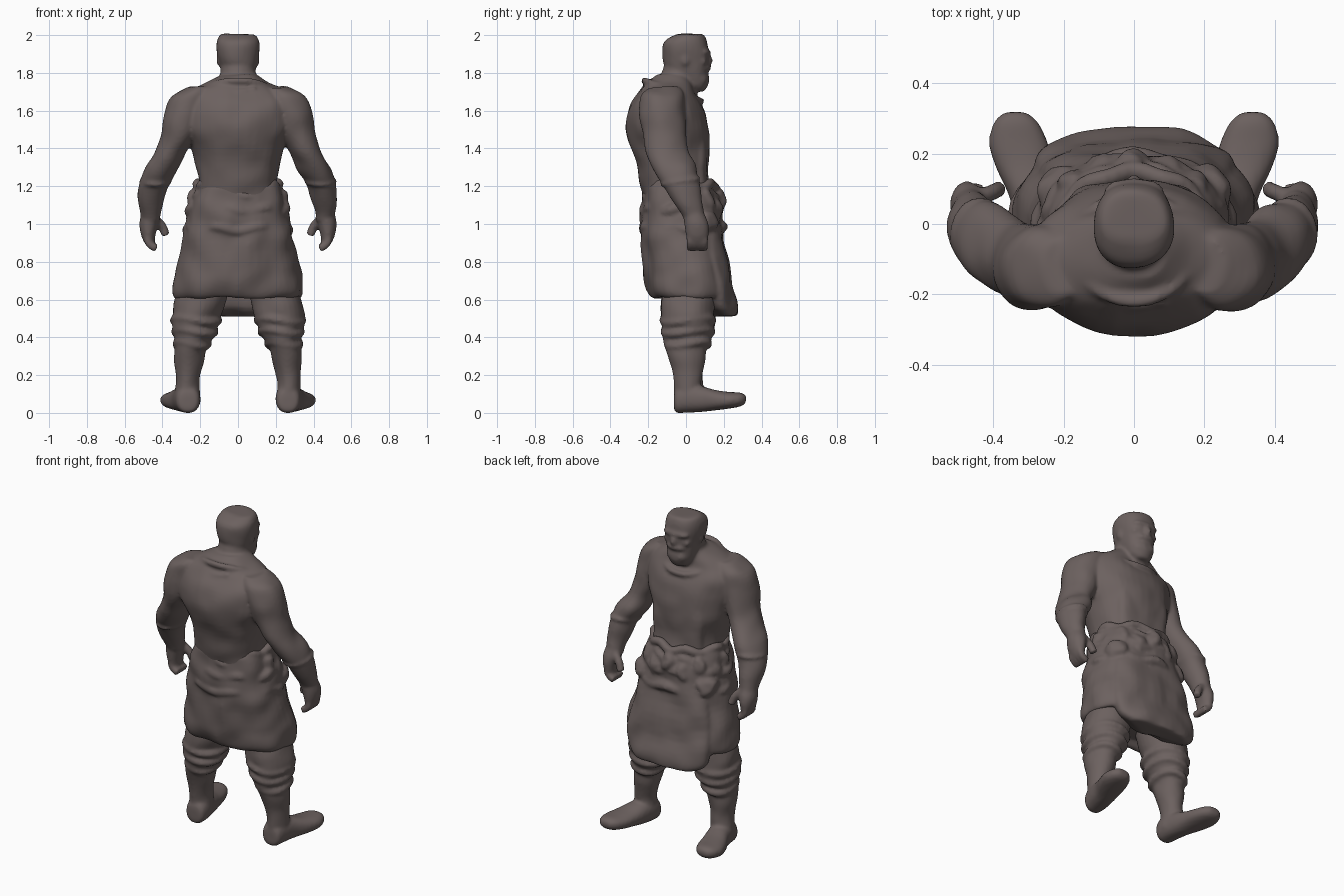
import bpy, bmesh, math
from mathutils import Vector, Matrix, noise

if "Cube" in bpy.data.objects:
    bpy.data.objects.remove(bpy.data.objects["Cube"])

clay = bpy.data.materials.new("grey_brown")
clay.use_nodes = True
COLOUR = (0.15, 0.12, 0.115, 1)
clay.diffuse_color = COLOUR
clay.node_tree.nodes["Principled BSDF"].inputs["Base Color"].default_value = COLOUR

parts = []


def add_object(name, data):
    data.materials.append(clay)
    ob = bpy.data.objects.new(name, data)
    bpy.context.collection.objects.link(ob)
    parts.append(ob)


def finish(name, bm, rough=0.0, freq=9):
    """Turn a bmesh into a slightly lumpy part."""
    bmesh.ops.recalc_face_normals(bm, faces=bm.faces)
    bm.normal_update()
    for v, n in [(v, v.normal.copy()) for v in bm.verts]:
        v.co += n * rough * noise.noise(v.co * freq)
    me = bpy.data.meshes.new(name)
    bm.to_mesh(me)
    bm.free()
    add_object(name, me)


def fuse(name):
    """Melt all pending parts into one continuous sculpted surface."""
    bpy.ops.object.select_all(action='DESELECT')
    for ob in parts:
        ob.select_set(True)
    body = parts[0]
    bpy.context.view_layer.objects.active = body
    bpy.ops.object.convert(target='MESH')
    bpy.ops.object.join()
    remesh = body.modifiers.new("melt", 'REMESH')
    remesh.mode = 'VOXEL'
    remesh.voxel_size = 0.01
    soften = body.modifiers.new("soften", 'SMOOTH')
    soften.iterations = 4
    bpy.ops.object.convert(target='MESH')
    bpy.ops.object.shade_smooth_by_angle(angle=math.radians(50))
    body.name = name
    parts.clear()


def spline(rows, steps):
    """Catmull-Rom resampling of section rows."""
    rows = [Vector(r) for r in rows]
    out = []
    for i in range(len(rows) - 1):
        a, b, c = rows[max(i - 1, 0)], rows[i], rows[i + 1]
        d = rows[min(i + 2, len(rows) - 1)]
        for s in range(steps):
            t = s / steps
            out.append(0.5 * (2 * b + (c - a) * t + (2 * a - 5 * b + 4 * c - d) * t * t
                              + (3 * b - a - 3 * c + d) * t ** 3))
    return out + [rows[-1]]


def loft(name, rows, axis='z', power=2.0, sides=28, steps=4, rough=0.0, freq=9, side=1):
    """Skin oval sections: centre x, y, z, radius one, radius two."""
    bm = bmesh.new()
    rings = []
    for x, y, z, ra, rb in spline(rows, steps):
        ring = []
        for k in range(sides):
            a = 2 * math.pi * k / sides
            c, s = math.cos(a), math.sin(a)
            u = math.copysign(abs(c) ** (2 / power), c) * ra
            w = math.copysign(abs(s) ** (2 / power), s) * rb
            p = (x + u, y + w, z) if axis == 'z' else (x + u, y, z + w)
            ring.append(bm.verts.new((p[0] * side, p[1], p[2])))
        rings.append(ring)
    for lo, hi in zip(rings, rings[1:]):
        for k in range(sides):
            j = (k + 1) % sides
            bm.faces.new((lo[k], lo[j], hi[j], hi[k]))
    bm.faces.new(rings[0])
    bm.faces.new(rings[-1])
    finish(name, bm, rough, freq)


def blob(name, loc, size, turn=0.0, rough=0.0):
    """Ellipsoid lump, turned about z."""
    bm = bmesh.new()
    bmesh.ops.create_icosphere(bm, subdivisions=3, radius=1)
    m = Matrix.Translation(loc) @ Matrix.Rotation(turn, 4, 'Z') @ Matrix.Diagonal((*size, 1))
    bmesh.ops.transform(bm, verts=bm.verts, matrix=m)
    finish(name, bm, rough, 20)


def cord(name, pts, radius, closed=False):
    """Round cord along a smooth path."""
    cu = bpy.data.curves.new(name, 'CURVE')
    cu.dimensions = '3D'
    cu.bevel_depth = radius
    cu.bevel_resolution = 2
    cu.use_fill_caps = True
    sp = cu.splines.new('POLY')
    path = pts if closed else [tuple(p) for p in spline(pts, 5)]
    sp.points.add(len(path) - 1)
    for q, p in zip(sp.points, path):
        q.co = (*p, 1)
    sp.use_cyclic_u = closed
    add_object(name, cu)


def hoop(name, centre, rx, ry, radius, slope=0.0, wave=0.0, waves=2, shift=0.0, wobble=0.0):
    """Closed oval cord, sloping along y, with an optional wavy run."""
    pts = []
    for k in range(60):
        a = math.tau * k / 60
        r = 1 + wobble * math.sin(9 * a + 2 * shift)
        dy = ry * r * math.sin(a)
        pts.append((centre[0] + rx * r * math.cos(a), centre[1] + dy,
                    centre[2] + slope * dy + wave * math.sin(waves * a + shift)))
    cord(name, pts, radius, True)


# Torso, back rounded towards -y, chest towards +y
loft("torso", [(0, -.02, 1.08, .23, .19), (0, -.055, 1.2, .208, .185), (0, -.068, 1.3, .22, .19),
               (0, -.085, 1.42, .25, .212), (0, -.1, 1.53, .285, .215), (0, -.105, 1.63, .29, .19),
               (0, -.1, 1.7, .25, .15), (0, -.085, 1.75, .16, .125), (0, -.06, 1.79, .095, .095)],
     power=2.3, sides=40, rough=.012)
loft("neck", [(0, -.07, 1.68, .14, .13), (0, -.045, 1.76, .1, .1), (0, -.02, 1.86, .09, .09)])

# Head and face
loft("head", [(0, .06, 1.7, .04, .035), (0, .045, 1.73, .07, .065), (0, .015, 1.79, .09, .1),
              (0, .0, 1.85, .103, .12), (0, -.003, 1.92, .112, .122), (0, .0, 1.965, .112, .114),
              (0, .015, 1.995, .1, .085), (0, .02, 2.005, .085, .065)], power=2.3, rough=.008)
blob("brow", (0, .1, 1.91), (.085, .03, .022))
blob("nose", (0, .117, 1.867), (.022, .024, .035))
blob("moustache", (0, .1, 1.827), (.062, .033, .02))
blob("beard", (0, .076, 1.768), (.068, .052, .06), rough=.01)
for s in (1, -1):
    blob("ear", (s * .1, -.005, 1.87), (.014, .025, .035))
    blob("cheek", (s * .057, .086, 1.86), (.032, .024, .022))

# Collar fold and upper back creases
hoop("collar_fold", (0, -.07, 1.705), .165, .15, .018, slope=-.36)
for z, y in ((1.7, -.235), (1.62, -.278)):
    cord("back_fold", [(-.09, y + .015, z + .012), (0, y, z), (.09, y + .015, z + .012)], .014)

# Apron bib with shoulder straps
loft("bib", [(0, .06, 1.14, .17, .07), (0, .052, 1.25, .17, .068), (0, .057, 1.4, .18, .062),
             (0, .052, 1.52, .17, .052), (0, .035, 1.6, .13, .04)], power=2.7, rough=.012)
for s in (1, -1):
    cord("bib_strap", [(s * .13, .055, 1.59), (s * .15, .0, 1.69), (s * .14, -.12, 1.73),
                       (s * .12, -.24, 1.65)], .014)

# Arms with bare shoulder, forearm wrap and curled hand
for s in (1, -1):
    loft("arm", [(.2, -.12, 1.725, .06, .08), (.25, -.125, 1.68, .1, .115), (.285, -.125, 1.58, .107, .122),
                 (.315, -.115, 1.47, .095, .115), (.355, -.095, 1.38, .085, .112),
                 (.4, -.06, 1.3, .09, .115), (.438, -.03, 1.22, .082, .1),
                 (.457, .0, 1.14, .068, .084), (.462, .03, 1.06, .057, .067),
                 (.462, .045, 1.02, .052, .058)], rough=.012, side=s)
    hoop("sleeve_edge", (s * .437, -.03, 1.225), .072, .092, .014, slope=.15)
    loft("palm", [(.462, .04, 1.06, .05, .055), (.472, .055, 1.0, .05, .064), (.475, .06, .94, .038, .06),
                  (.468, .06, .9, .027, .05)], side=s)
    for k in range(4):
        y = .022 + .025 * k
        cord("finger", [(s * .477, y, .96), (s * .477, y, .91), (s * .455, y, .882),
                        (s * .43, y, .872)], .021)
    cord("thumb", [(s * .44, .075, 1.03), (s * .402, .09, .99), (s * .382, .1, .94)], .024)
fuse("upper_body")

# Skirt, with a longer flared apron in front
loft("skirt", [(0, .015, .645, .25, .14), (0, .03, .605, .31, .19), (0, .025, .625, .338, .215),
               (0, .01, .7, .334, .226), (0, -.002, .8, .312, .22), (0, -.02, .92, .288, .215),
               (0, -.025, 1.02, .272, .21), (0, -.03, 1.12, .25, .205), (0, -.04, 1.2, .225, .185)],
     power=2.4, sides=48, rough=.022, freq=8)
loft("front_apron", [(0, .215, .515, .19, .055), (0, .18, .56, .265, .09), (0, .16, .68, .28, .09),
                     (0, .13, .85, .255, .09), (0, .1, 1.0, .22, .09), (0, .08, 1.15, .19, .08)],
     power=2.2, sides=40, rough=.018, freq=8)

# Bunched belt rolls around the waist
for i, (z, rx, ry, thick) in enumerate(((1.205, .212, .178, .027), (1.15, .222, .182, .024),
                                        (1.075, .248, .192, .032), (.975, .262, .205, .03))):
    hoop("belt_roll", (0, -.03 + .004 * i, z), rx, ry, thick, wave=.012, waves=7, shift=i, wobble=.03)

# Pouches hung along the front and hips
for k in range(9):
    a = math.radians(-8 + k * 24.5)
    blob("pouch", (.238 * math.cos(a), -.01 + .188 * math.sin(a), 1.1 + .02 * (-1) ** k),
         (.032, .042, .064), a, .015)
for s in (1, -1):
    blob("hip_bag", (s * .22, .1, 1.01), (.052, .075, .07), s * .5, .02)
fuse("skirt_and_belt")

# Legs with wrapped calves and boots turned outwards
for s, tag in ((1, "left"), (-1, "right")):
    loft("leg", [(.16, .0, .72, .13, .13), (.2, .01, .6, .135, .14), (.222, .01, .5, .128, .14),
                 (.232, .01, .41, .11, .13), (.25, .0, .34, .085, .107),
                 (.262, .005, .25, .07, .084), (.268, .01, .15, .064, .074),
                 (.268, .01, .05, .064, .072)], rough=.014, side=s)
    for z, x, rx, ry in ((.49, .222, .118, .13), (.43, .228, .105, .125), (.365, .243, .083, .108)):
        hoop("leg_wrap", (s * x, .01, z), rx, ry, .022, wave=.012)
    loft("boot", [(.265, -.064, .06, .03, .035), (.265, -.052, .065, .057, .064),
                  (.268, .0, .075, .069, .074), (.283, .08, .073, .072, .068),
                  (.31, .16, .067, .082, .053), (.328, .23, .067, .084, .044),
                  (.335, .29, .071, .062, .036), (.337, .318, .073, .03, .018)],
         axis='y', power=2.3, side=s)
    fuse(tag + "_leg")
